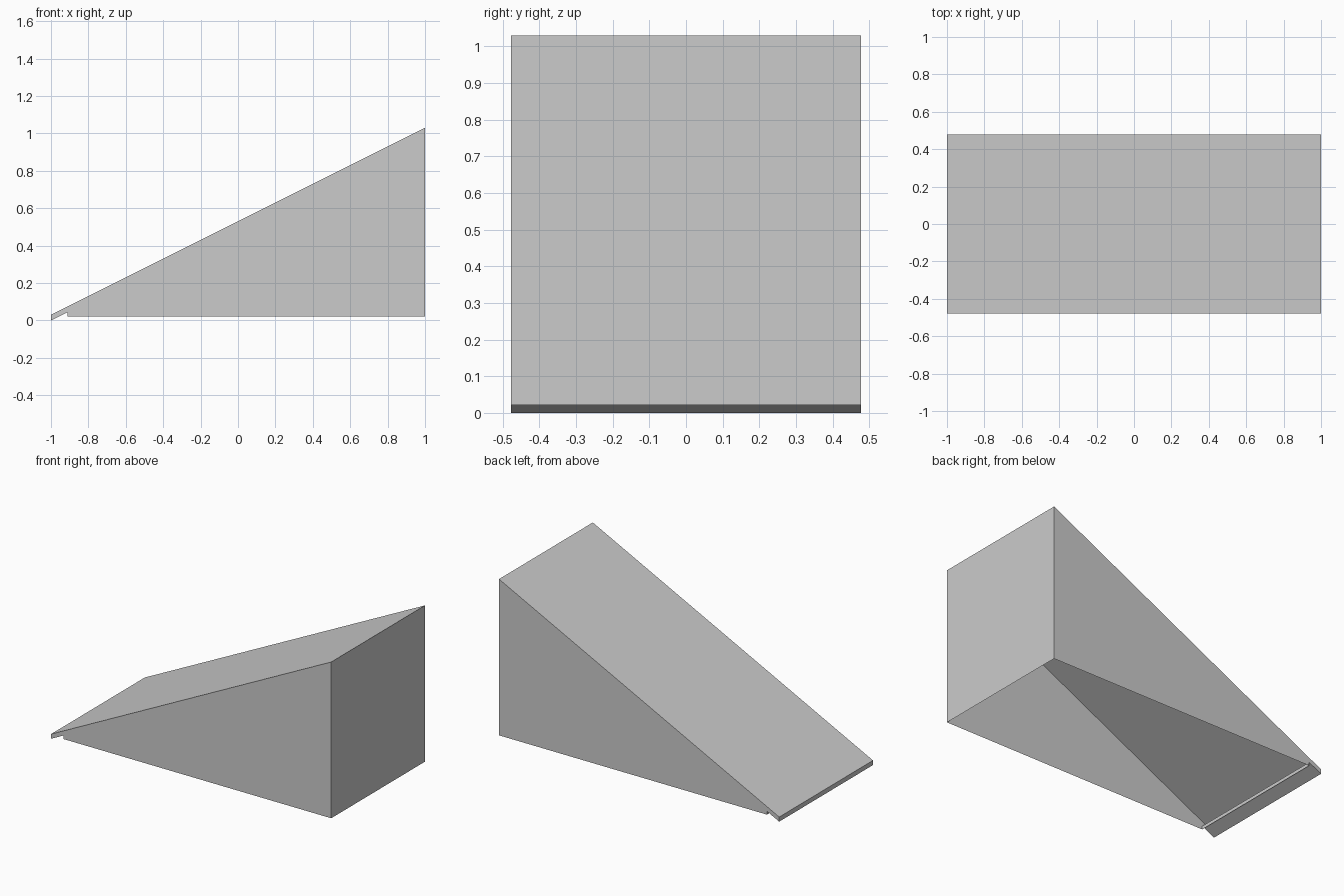
import bpy, bmesh

if "Cube" in bpy.data.objects:
    bpy.data.objects.remove(bpy.data.objects["Cube"])

HALF_WIDTH = 0.478

# Side profile (x, z): lip, notch behind the lip, open base, back, slope
profile = [(-1, 0), (-0.912, 0.044), (-0.912, 0.022), (1, 0.022), (1, 1.03), (-1, 0.03)]
OPEN_EDGE = 2  # the base between notch and back is left open

bm = bmesh.new()
front = [bm.verts.new((x, -HALF_WIDTH, z)) for x, z in profile]
back = [bm.verts.new((x, HALF_WIDTH, z)) for x, z in profile]

# Side walls
bm.faces.new(front)
bm.faces.new(back[::-1])

# Slope, back wall, lip and notch; hollow underneath
n = len(profile)
for i in range(n):
    if i != OPEN_EDGE:
        j = (i + 1) % n
        bm.faces.new((front[j], front[i], back[i], back[j]))

mesh = bpy.data.meshes.new("ramp")
bm.to_mesh(mesh)
bm.free()
ramp = bpy.data.objects.new("ramp", mesh)
bpy.context.collection.objects.link(ramp)
